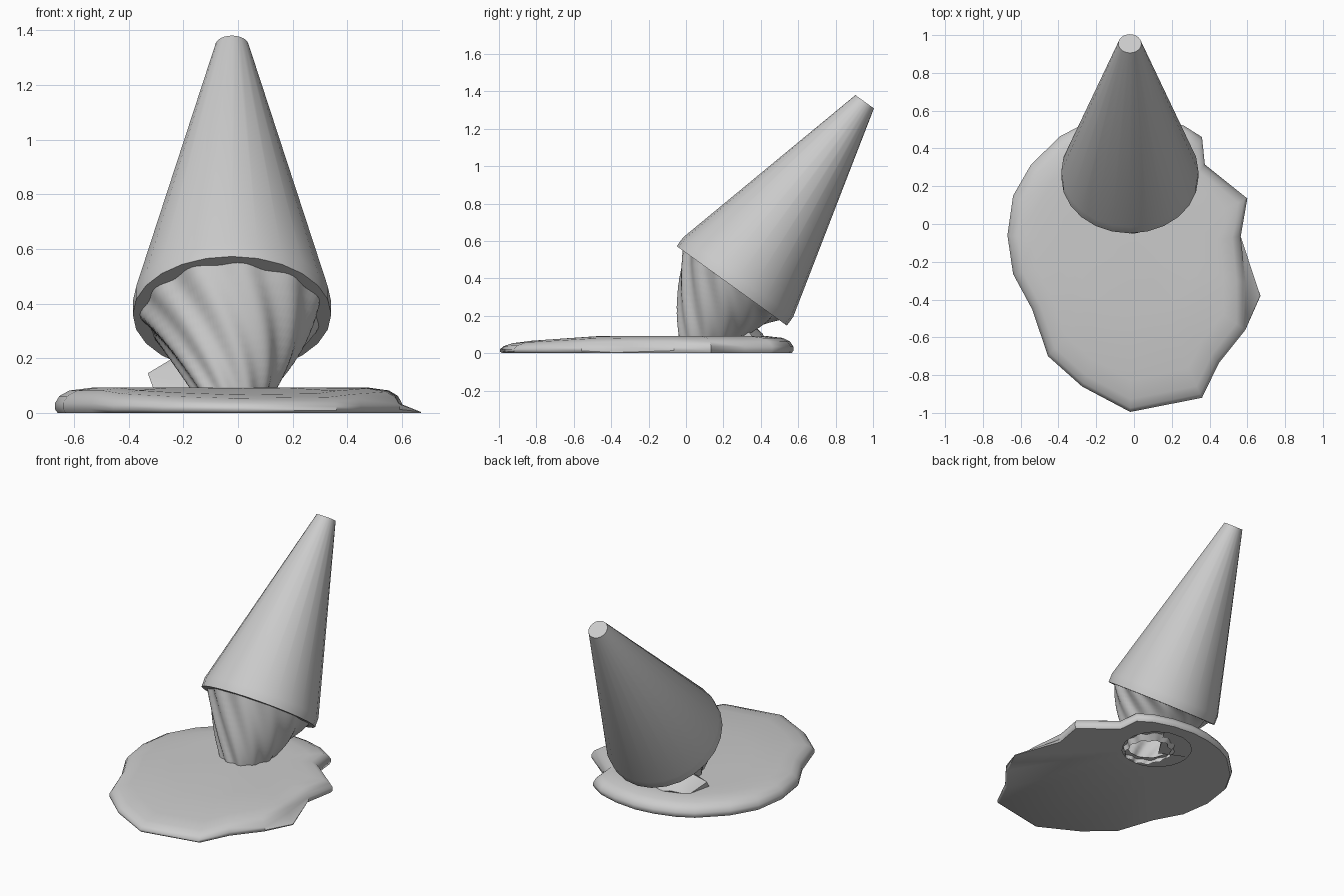
import bpy, bmesh
from math import sin, cos, pi
from mathutils import Vector

if "Cube" in bpy.data.objects:
    bpy.data.objects.remove(bpy.data.objects["Cube"])


def loft(name, rings, angle, caps=True):
    """Skin a list of equal-length rings, optionally capping both ends."""
    bm = bmesh.new()
    vs = [[bm.verts.new(p) for p in ring] for ring in rings]
    n = len(vs[0])
    for a, b in zip(vs, vs[1:]):
        for i in range(n):
            j = (i + 1) % n
            bm.faces.new((a[i], a[j], b[j], b[i]))
    if caps:
        bm.faces.new(vs[0][::-1])
        bm.faces.new(vs[-1])
    return finish(name, bm, angle)


def finish(name, bm, angle):
    bmesh.ops.recalc_face_normals(bm, faces=bm.faces)
    me = bpy.data.meshes.new(name)
    bm.to_mesh(me)
    bm.free()
    ob = bpy.data.objects.new(name, me)
    bpy.context.collection.objects.link(ob)
    bpy.ops.object.select_all(action='DESELECT')
    ob.select_set(True)
    bpy.context.view_layer.objects.active = ob
    bpy.ops.object.shade_smooth_by_angle(angle=angle)
    return ob


# Tilted frame shared by the wafer cone and the ice cream
rim = Vector((-0.022, 0.245, 0.36))
axis = Vector((0, 0.585, 0.811)).normalized()
side = Vector((1, 0, 0))
back = Vector((0, axis.z, -axis.y))

# Wafer cone: short straight lip, then a taper to a flat tip
profile = [(0.0, 0.363), (0.058, 0.363), (1.214, 0.061)]
loft("wafer_cone",
     [[rim + axis * h + r * (side * cos(a) + back * sin(a))
       for a in (2 * pi * i / 24 for i in range(24))] for h, r in profile], 0.6)

# Swirled ice cream: ribbed neck twisting from the puddle into the cone
N, RIBS, STEPS = 112, 11, 14
base = Vector((-0.02, 0.115, 0.06))
rings = []
for s in range(STEPS + 1):
    t = s / STEPS
    c = base.lerp(rim + axis * 0.01, t)
    v = Vector((0, 1.1, 0)).lerp(back * 0.98, t)
    r = 0.138 + 0.19 * t
    ring = []
    for i in range(N):
        a = 2 * pi * i / N
        b = a + 0.9 * t
        wave = (0.011 * cos(RIBS * b) + 0.006 * sin(5 * b)) * (0.6 + 0.4 * t)
        ring.append(c + (r + wave) * (side * cos(a) + v * sin(a)))
    rings.append(ring)
loft("ice_cream_swirl", rings, 0.9, caps=False)

# Splashed lump beside the neck
bm = bmesh.new()
for p in [(-.33, .25, .145), (-.31, .2, .09), (-.23, .3, .205), (-.05, .25, .24),
          (-.08, .42, .08), (-.17, .41, .105), (-.1, .12, .08), (.05, .36, .08),
          (-.27, .36, .085)]:
    bm.verts.new(p)
bmesh.ops.convex_hull(bm, input=bm.verts)
finish("splash_lump", bm, 0.7)

# Melted puddle: irregular outline, rounded edge, open underneath the neck
outline = [(-.67, -.06), (-.64, .15), (-.545, .315), (-.39, .465), (-.285, .52),
           (-.15, .56), (-.02, .575), (.13, .56), (.265, .52), (.36, .46),
           (.375, .315), (.6, .135), (.565, -.065), (.67, -.38), (.59, -.56),
           (.45, -.735), (.36, -.92), (-.02, -.995), (-.275, -.86),
           (-.455, -.70), (-.54, -.45), (-.64, -.265)]


def hole(cx, cy, r, z):
    """Circle whose points face the matching outline points."""
    c = Vector((cx, cy))
    pts = [c + (Vector(p) - c).normalized() * r for p in outline]
    return [Vector((p.x, p.y, z)) for p in pts]


def thin(y):
    """The front of the puddle runs thinner."""
    return 1 - 0.4 * min(1, max(0, (-0.45 - y) / 0.55))


cx, cy = 0.0, -0.15
rings = [hole(0.03, 0.26, 0.22, 0)]
for k, z in [(.985, 0), (1, .014), (1, .035), (.975, .062), (.92, .082), (.8, .092)]:
    ring = []
    for i, (x, y) in enumerate(outline):
        if i == 13 and z > 0.02:      # this corner is a thin ground-level spike
            x, y = .59, -.31
        px, py = cx + (x - cx) * k, cy + (y - cy) * k
        ring.append(Vector((px, py, z * thin(py))))
    rings.append(ring)
rings[1][13], rings[2][13] = Vector((.67, -.38, 0)), Vector((.668, -.379, .004))
neck = hole(-0.02, 0.12, 0.13, 0.093)
middle = [p.lerp(q, 0.4) for p, q in zip(rings[-1], neck)]
for p in middle:
    p.z = 0.093 * thin(p.y)
loft("melted_puddle", rings + [middle, neck], 0.9, caps=False)
